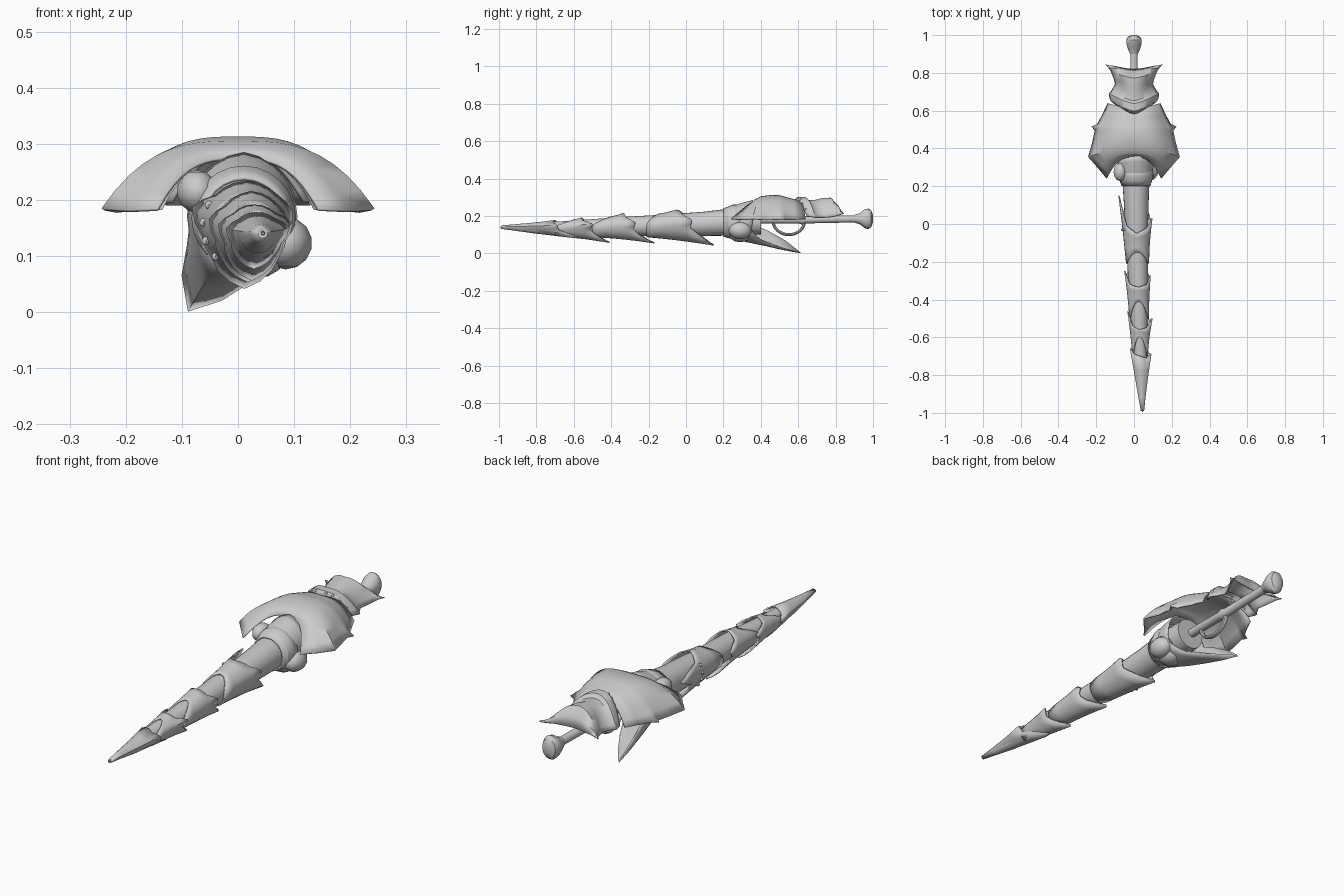
import bpy, bmesh, math
from mathutils import Vector

if "Cube" in bpy.data.objects:
    bpy.data.objects.remove(bpy.data.objects["Cube"])

steel = bpy.data.materials.new("grey steel")
steel.diffuse_color = (0.6, 0.6, 0.6, 1)
steel.use_nodes = True
steel.node_tree.nodes["Principled BSDF"].inputs["Base Color"].default_value = steel.diffuse_color
N = 24  # points around the shaft


def finish(name, verts, faces, thick=0.0, angle=35):
    me = bpy.data.meshes.new(name)
    me.from_pydata(verts, [], faces)
    bm = bmesh.new()
    bm.from_mesh(me)
    bmesh.ops.recalc_face_normals(bm, faces=bm.faces)
    bm.to_mesh(me)
    bm.free()
    ob = bpy.data.objects.new(name, me)
    bpy.context.collection.objects.link(ob)
    me.materials.append(steel)
    bpy.context.view_layer.objects.active = ob
    ob.select_set(True)
    bpy.ops.object.shade_smooth_by_angle(angle=math.radians(angle))
    ob.select_set(False)
    if thick:
        m = ob.modifiers.new("thickness", 'SOLIDIFY')
        m.thickness = thick
        m.offset = -1
    return ob


def loft(name, rings, closed=True, caps=False, thick=0.0, angle=35):
    n = len(rings[0])
    verts = [p for r in rings for p in r]
    faces = []
    for i in range(len(rings) - 1):
        for j in range(n if closed else n - 1):
            k = (j + 1) % n
            faces.append((i*n + j, i*n + k, (i + 1)*n + k, (i + 1)*n + j))
    if caps:
        faces += [tuple(range(n)), tuple(range((len(rings) - 1)*n, len(rings)*n))]
    return finish(name, verts, faces, thick, angle)


def interp(table, t):
    for a, b in zip(table, table[1:]):
        if t <= b[0]:
            f = max(0, (t - a[0])/(b[0] - a[0]))
            return [p + (q - p)*f for p, q in zip(a[1:], b[1:])]
    return list(table[-1][1:])


# Shaft axis: y, centre x, centre z, radius
AXIS = [(-0.995, .045, .14, .002), (-0.9, .04, .138, .019), (-0.8, .036, .135, .03),
        (-0.65, .031, .135, .037), (-0.5, .027, .138, .045), (-0.3, .022, .145, .052),
        (-0.1, .015, .15, .058), (0.1, .012, .158, .065), (0.25, .01, .168, .073),
        (0.4, .01, .172, .07)]


def around(y, r, a):
    cx, cz, _ = interp(AXIS, y)
    return (cx + r*math.cos(a), y, cz + r*math.sin(a))


ANG = [2*math.pi*i/N for i in range(N)]
loft("shaft_core", [[around(y, r, a) for a in ANG] for y, _, _, r in AXIS], caps=True)


# Flared sleeve: the rear rim follows knots (degrees, y, radius) that form its spikes
def sleeve(name, front_top, front_side, knots, swell=.65):
    first, last = knots[0], knots[-1]
    wrap = [(last[0] - 360,) + last[1:]] + knots + [(first[0] + 360,) + first[1:]]
    rings = []
    for s in (0, .25, .5, .75, 1):
        ring = []
        for a in ANG:
            yr, rr = interp(wrap, math.degrees(a))
            yf = front_side + (front_top - front_side)*max(0, math.sin(a))**2
            y = yf + (yr - yf)*s
            rc = interp(AXIS, yf)[2] + .006
            ring.append(around(y, rc + (rr - rc)*(s*swell + s*s*(1 - swell)), a))
        rings.append(ring)
    loft(name, rings, thick=.006)


sleeve("rear_sleeve", -.15, -.21, [(15, .03, .088), (45, -.02, .08), (90, -.05, .082),
       (135, -.01, .078), (165, .15, .097), (195, .05, .08), (225, .08, .085),
       (270, .15, .12), (315, .07, .085), (345, .025, .077)])
sleeve("middle_sleeve", -.41, -.5, [(15, -.27, .07), (45, -.32, .068), (90, -.335, .072),
       (135, -.32, .065), (165, -.25, .075), (195, -.28, .065), (225, -.24, .071),
       (270, -.17, .095), (315, -.25, .069), (345, -.28, .063)])
sleeve("front_sleeve", -.6, -.7, [(15, -.5, .074), (45, -.55, .056), (90, -.56, .055),
       (135, -.54, .054), (165, -.46, .064), (195, -.5, .054), (225, -.47, .062),
       (270, -.41, .085), (315, -.48, .06), (345, -.51, .056)])
sleeve("tip_cap", -.985, -.99, [(15, -.69, .062), (45, -.71, .046), (90, -.7, .043),
       (135, -.69, .044), (165, -.66, .055), (195, -.67, .046), (225, -.62, .05),
       (270, -.55, .06), (315, -.62, .048), (345, -.68, .047)], .9)
# Collar with a long blade reaching back and down to the left
sleeve("collar_blade", .25, .22, [(15, .36, .09), (90, .36, .108), (150, .35, .095),
       (195, .38, .095), (217.5, .48, .118), (237.5, .625, .199), (262.5, .49, .13),
       (285, .4, .1), (330, .35, .09)], 1.35)
loft("collar_band", [[around(y, r, a) for a in ANG] for y, r in
     ((.2, .076), (.23, .085), (.25, .093), (.3, .09))], thick=.006)


# Curved plate: rows of centre y, edge y, half width, centre z, edge z, edge bend, edge spike
def plate(name, rows, power):
    grid = []
    for yc, ys, w, zc, ze, bend, spike in rows:
        row = []
        for i in range(21):
            u = (i - 10)/10
            x = w*u + (math.copysign(spike, u) if abs(u) == 1 else 0)
            row.append((x, yc + (ys - yc)*abs(u)**bend, ze + (zc - ze)*(1 - abs(u)**power)))
        grid.append(row)
    loft(name, grid, closed=False, thick=.006, angle=40)


plate("hand_shield", [(.355, .24, .145, .275, .185, 2.6, 0), (.375, .3, .195, .293, .182, 2.4, 0),
      (.4, .355, .243, .305, .185, 2, 0), (.46, .43, .222, .313, .18, 1.4, 0),
      (.5, .495, .208, .311, .182, 1.4, 0), (.515, .515, .202, .307, .185, 1.4, .023),
      (.53, .53, .195, .303, .182, 1.4, 0), (.57, .58, .168, .292, .182, 1.4, 0),
      (.61, .64, .14, .28, .185, 1.4, 0)], 3)
plate("rear_shield", [(.585, .65, .115, .283, .195, 1.4, 0), (.6, .665, .125, .297, .195, 1.4, 0),
      (.635, .69, .128, .296, .19, 1.4, 0), (.65, .70, .118, .28, .19, 1.4, 0),
      (.685, .74, .095, .279, .19, 1.4, 0), (.73, .77, .102, .29, .192, 1.4, 0),
      (.77, .81, .118, .292, .2, 1.4, 0), (.8, .83, .132, .258, .207, 1.4, 0),
      (.815, .845, .148, .215, .212, 1.6, 0)], 2.4)


# Turned grip and flattened pommel
def turned(name, profile):
    loft(name, [[(rx*math.cos(a), y, z + rz*math.sin(a)) for a in ANG]
                for y, z, rx, rz in profile], caps=True)


turned("grip", [(.34, .18, .02, .02), (.6, .18, .02, .02), (.62, .18, .026, .026),
       (.64, .18, .02, .02), (.93, .185, .019, .019)])
turned("pommel", [(.9, .185, .02, .02), (.93, .185, .034, .03), (.955, .185, .04, .05),
       (.975, .185, .04, .055), (.99, .185, .033, .045), (1.0, .185, .015, .02)])

# Finger loop below the grip
loop = []
for i in range(17):
    t = math.pi*(1 + i/16)
    c = Vector((0, .55 + .085*math.cos(t), .175 + .075*math.sin(t)))
    out = Vector((0, math.cos(t), math.sin(t)))
    loop.append([tuple(c + out*.008*math.cos(b) + Vector((.012*math.sin(b), 0, 0)))
                 for b in [2*math.pi*k/8 for k in range(8)]])
loft("finger_loop", loop, caps=True)


def ball(name, loc, size, seg=12):
    bm = bmesh.new()
    bmesh.ops.create_uvsphere(bm, u_segments=seg, v_segments=seg//2 + 1, radius=1)
    verts = [tuple(v.co[k]*size[k] + loc[k] for k in range(3)) for v in bm.verts]
    faces = [tuple(v.index for v in f.verts) for f in bm.faces]
    bm.free()
    finish(name, verts, faces, angle=50)


# Knobs on both sides of the collar
ball("right_knob", (.085, .29, .123), (.047, .062, .047))
ball("left_knob", (-.073, .275, .215), (.036, .05, .038))
ball("lower_knob", (.03, .29, .1), (.055, .06, .04))

# Rivets on the rear sleeve and studs on the shield seam
for i, d in enumerate((150, 175, 200, 225, 250)):
    ball(f"rivet_{i}", around(-.03, .076, math.radians(d)), (.008,)*3, 6)
for i in range(4):
    x = .025 + .025*i
    for s in (-1, 1):
        u = x/.125
        ball(f"stud_{i}_{s}", (s*x, .592 + .07*u**1.4, .195 + .1*(1 - u**2.4)), (.007,)*3, 6)
